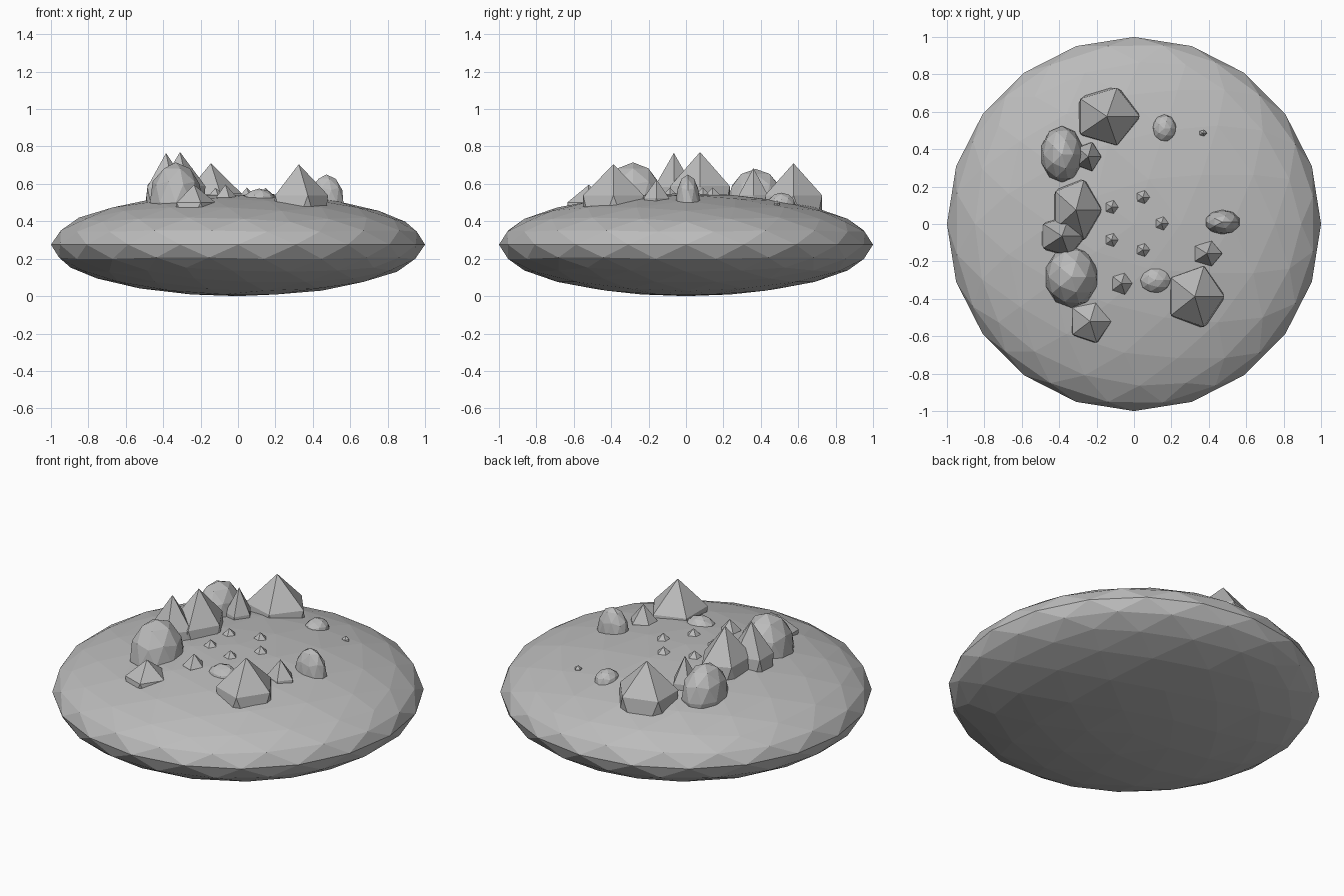
import bpy

# One stone colour for everything
stone = bpy.data.materials.new("grey_stone")
stone.diffuse_color = (0.5, 0.5, 0.5, 1)


def rock(name, x, y, top, rx, ry, rz, detail):
    """Stretched faceted ball whose highest point sits at z = top."""
    bpy.ops.mesh.primitive_ico_sphere_add(subdivisions=detail, radius=1)
    ob = bpy.context.object
    ob.name = ob.data.name = name
    for v in ob.data.vertices:
        v.co = (v.co.x * rx, v.co.y * ry, v.co.z * rz)
    ob.location = (x, y, top - rz)
    ob.data.materials.append(stone)
    return ob


# Flattened ground body
rock("ground", 0, 0, 0.55, 1, 1, 0.275, 3)

# Pointed five-sided peaks: x, y, top, radius x, radius y, half height
peaks = [
    (-0.385, -0.065, 0.765, 0.138, 0.123, 0.33),
    (-0.31, 0.075, 0.77, 0.152, 0.188, 0.33),
    (-0.145, 0.575, 0.71, 0.195, 0.18, 0.31),
    (0.325, -0.388, 0.705, 0.175, 0.19, 0.30),
    (-0.235, -0.52, 0.595, 0.128, 0.134, 0.17),
    (0.39, -0.158, 0.625, 0.09, 0.078, 0.18),
    (-0.245, 0.36, 0.685, 0.078, 0.09, 0.26),
    (-0.067, -0.317, 0.597, 0.066, 0.07, 0.12),
    (0.368, 0.486, 0.513, 0.024, 0.018, 0.03),
]
for i, p in enumerate(peaks):
    rock(f"peak_{i + 1}", *p, 1)

# Small ring of pebbles around the middle
for i, (x, y) in enumerate([(0.147, 0.003), (0.047, 0.143), (-0.12, 0.09),
                            (-0.12, -0.085), (0.047, -0.138)]):
    rock(f"pebble_{i + 1}", x, y, 0.58, 0.045, 0.045, 0.07, 1)

# Rounded boulders
boulders = [
    (-0.333, -0.283, 0.715, 0.145, 0.165, 0.215),
    (-0.385, 0.372, 0.68, 0.115, 0.152, 0.18),
    (0.472, 0.01, 0.65, 0.096, 0.066, 0.15),
    (0.162, 0.51, 0.553, 0.066, 0.076, 0.065),
    (0.113, -0.3, 0.575, 0.09, 0.074, 0.075),
]
for i, b in enumerate(boulders):
    rock(f"boulder_{i + 1}", *b, 2)
